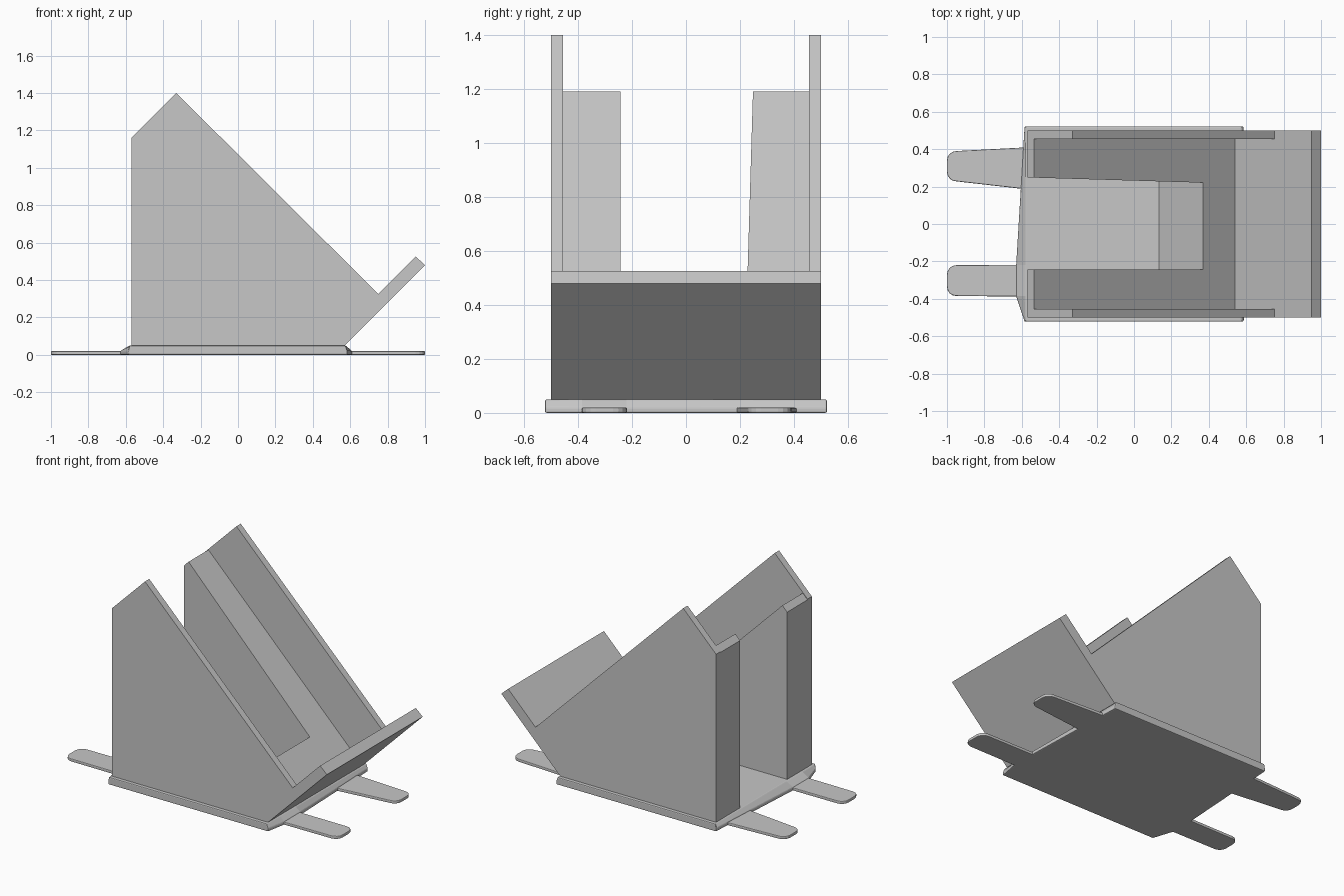
import bpy
import bmesh
from math import cos, sin, pi

cube = bpy.data.objects.get("Cube")
if cube:
    bpy.data.objects.remove(cube, do_unlink=True)

# Single matte grey
GREY = (0.57, 0.57, 0.57, 1.0)
grey = bpy.data.materials.new("light grey")
grey.use_nodes = True
grey.diffuse_color = GREY
grey.node_tree.nodes["Principled BSDF"].inputs["Base Color"].default_value = GREY


def loft(name, rings):
    """Join matching closed rings of points and cap both ends."""
    bm = bmesh.new()
    rows = [[bm.verts.new(p) for p in ring] for ring in rings]
    for a, b in zip(rows, rows[1:]):
        for i in range(len(a)):
            j = (i + 1) % len(a)
            bm.faces.new((a[i], a[j], b[j], b[i]))
    bm.faces.new(rows[0])
    bm.faces.new(rows[-1])
    bmesh.ops.recalc_face_normals(bm, faces=bm.faces)
    mesh = bpy.data.meshes.new(name)
    bm.to_mesh(mesh)
    bm.free()
    mesh.materials.append(grey)
    obj = bpy.data.objects.new(name, mesh)
    bpy.context.collection.objects.link(obj)
    return obj


def side_prism(name, profile, y_near, y_far):
    """Extrude an xz profile across y; each y limit is a function of x."""
    return loft(name, [[(x, y(x), z) for x, z in profile] for y in (y_near, y_far)])


def at(value):
    return lambda x: value


def bevel(obj, width, segments):
    mod = obj.modifiers.new("edge bevel", "BEVEL")
    mod.width = width
    mod.segments = segments
    mod.limit_method = "ANGLE"


# Side walls, including the ends of the lip
WALL = [(-0.57, 0.05), (-0.57, 1.16), (-0.33, 1.4), (0.75, 0.325),
        (0.95, 0.525), (1.0, 0.48), (0.57, 0.05)]
side_prism("right_wall", WALL, at(-0.5), at(-0.455))
side_prism("left_wall", WALL, at(0.455), at(0.5))

# Sloped rests either side of the open slot, the left one slightly tapered
REST = [(-0.57, 0.05), (-0.57, 1.155), (-0.535, 1.19), (0.37, 0.285), (0.135, 0.05)]
side_prism("right_rest", REST, at(-0.455), at(-0.242))
side_prism("left_rest", REST, lambda x: 0.232 - 0.03 * x, at(0.455))

# Front block that closes the slot and carries the lip
LIP = [(0.135, 0.05), (0.37, 0.285), (0.54, 0.115), (0.95, 0.525), (1.0, 0.48), (0.57, 0.05)]
side_prism("front_lip", LIP, at(-0.455), at(0.455))

# Base plate with slanted ends that ramp down to the tabs
LOW = [(-0.585, 0.522), (-0.63, -0.22), (-0.63, -0.385), (-0.585, -0.522),
       (0.585, -0.522), (0.61, -0.385), (0.61, -0.22), (0.585, 0.522)]
TOP = [(max(-0.58, min(0.575, x)), y) for x, y in LOW]
base = loft("base_plate", [[(x, y, 0) for x, y in LOW],
                           [(x, y, 0.02) for x, y in LOW],
                           [(x, y, 0.05) for x, y in TOP]])
bevel(base, 0.006, 2)


def tab(name, root, tip, radius=0.05):
    """Flat tongue with rounded tip corners, mirrored to both ends."""
    outline = [(-0.57, root[0])]
    for y, start in ((tip[0] + radius, 1.5 * pi), (tip[1] - radius, pi)):
        for i in range(5):
            a = start - i * pi / 8
            outline.append((-1 + radius + radius * cos(a), y + radius * sin(a)))
    outline.append((-0.57, root[1]))
    obj = loft(name, [[(x, y, z) for x, y in outline] for z in (0, 0.02)])
    bevel(obj, 0.005, 2)
    obj.modifiers.new("other end", "MIRROR")


tab("left_tabs", (0.185, 0.41), (0.228, 0.39))
tab("right_tabs", (-0.388, -0.218), (-0.385, -0.22))
